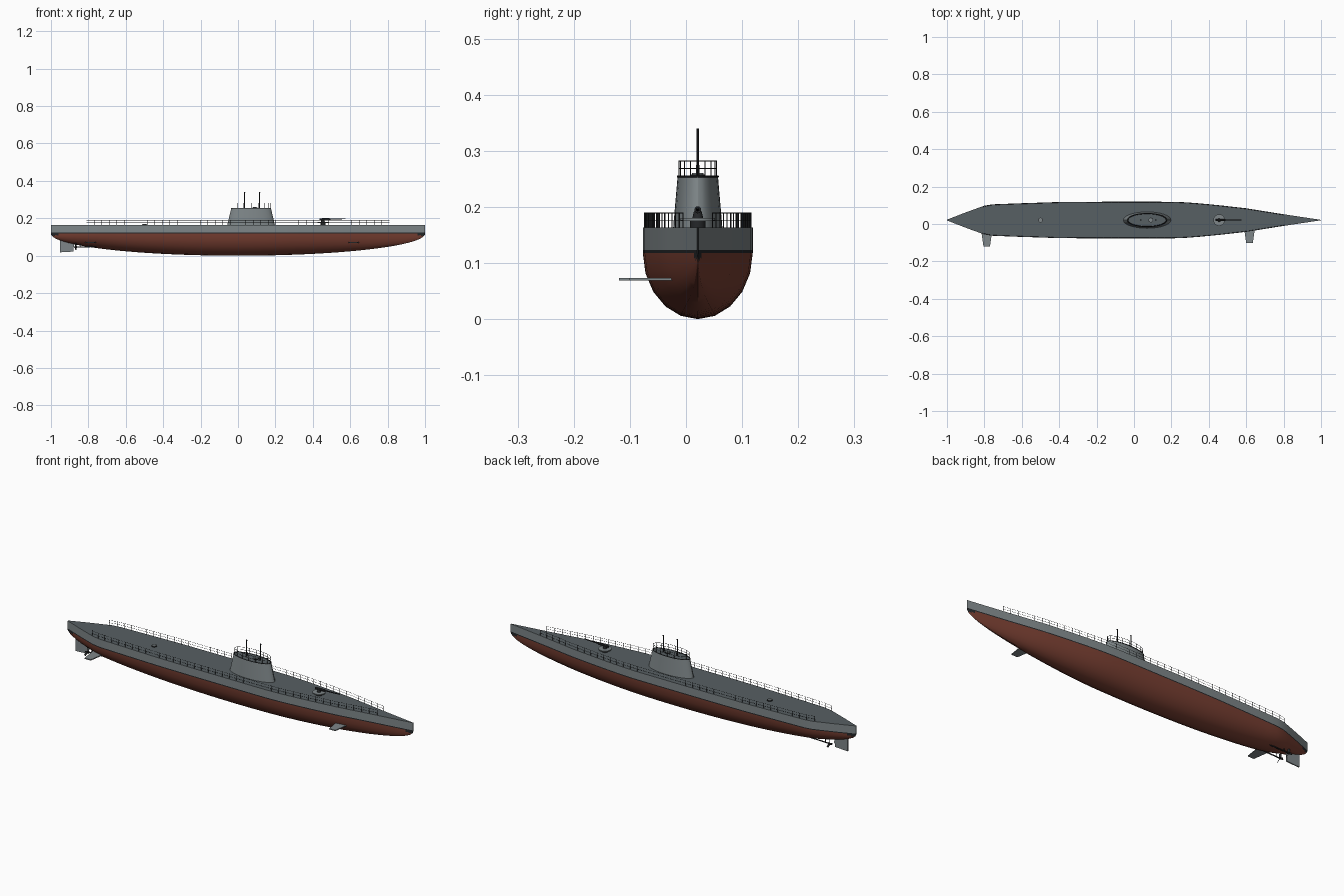
import bpy, bmesh, math
from mathutils import Vector, Matrix

if "Cube" in bpy.data.objects:
    bpy.data.objects.remove(bpy.data.objects["Cube"])

CY = 0.021          # hull centre line in y
DECK = 0.163        # deck height
WATER = 0.118       # top of the red hull


def mat(name, r, g, b):
    m = bpy.data.materials.new(name)
    m.diffuse_color = (r, g, b, 1)
    m.use_nodes = True
    m.node_tree.nodes["Principled BSDF"].inputs["Base Color"].default_value = m.diffuse_color
    return m


RED = mat("red_hull", 0.19, 0.05, 0.032)
GREY = mat("light_grey", 0.21, 0.24, 0.25)
DECKM = mat("deck_grey", 0.095, 0.115, 0.125)
DARK = mat("dark_trim", 0.018, 0.02, 0.022)


def finish(name, bm, mats, angle=30):
    bmesh.ops.recalc_face_normals(bm, faces=bm.faces)
    for f in bm.faces:
        f.smooth = True
    for e in bm.edges:
        e.smooth = len(e.link_faces) == 2 and e.calc_face_angle(0) < math.radians(angle)
    me = bpy.data.meshes.new(name)
    bm.to_mesh(me)
    bm.free()
    for m in mats:
        me.materials.append(m)
    ob = bpy.data.objects.new(name, me)
    bpy.context.collection.objects.link(ob)
    return ob


def rod(bm, p, q, r, r2=None, n=6):
    p, q = Vector(p), Vector(q)
    d = q - p
    M = Matrix.Translation((p + q) / 2) @ d.to_track_quat('Z', 'Y').to_matrix().to_4x4()
    bmesh.ops.create_cone(bm, cap_ends=True, segments=n, radius1=r,
                          radius2=r if r2 is None else r2, depth=d.length, matrix=M)


def loft(bm, rings):
    vs = [[bm.verts.new(p) for p in ring] for ring in rings]
    for a, b in zip(vs, vs[1:]):
        for i in range(len(a)):
            j = (i + 1) % len(a)
            bm.faces.new((a[i], a[j], b[j], b[i]))
    bm.faces.new(vs[0])
    bm.faces.new(vs[-1])


# plan outline: x, half width
PLAN = [(-1, .002), (-.9, .041), (-.8, .077), (-.76, .084), (-.6, .09), (-.4, .0965), (-.2, .098),
        (.2, .098), (.3, .094), (.45, .08), (.6, .063), (.7, .047), (.8, .031), (1, .001)]


def half(x):
    for (a, wa), (b, wb) in zip(PLAN, PLAN[1:]):
        if x <= b:
            return wa + (wb - wa) * (x - a) / (b - a)
    return PLAN[-1][1]


# hull: half-ellipse bottom, dark waterline stripe, upright sides and flat deck
bm = bmesh.new()
rings = []
N = 44
for i in range(N + 1):
    x = -math.cos(math.pi * i / N)
    w = half(x)
    d = WATER * max(0.03, math.sqrt(max(0, 1 - x * x)))
    right = [(w * math.cos(math.radians(18 * k)), WATER - d * math.sin(math.radians(18 * k)))
             for k in range(5, -1, -1)]
    right += [(w, 0.123), (w, DECK)]
    left = [(-y, z) for y, z in reversed(right[1:])]
    rings.append([(x, CY + y, z) for y, z in right + left])
loft(bm, rings)
bmesh.ops.recalc_face_normals(bm, faces=bm.faces)
for f in bm.faces:
    c = f.calc_center_median()
    if f.normal.z > 0.9 and c.z > 0.15:
        f.material_index = 2
    elif c.z > 0.124:
        f.material_index = 1
    elif c.z > WATER or (abs(c.x) > 0.95 and c.z > 0.106):
        f.material_index = 3
finish("hull", bm, [RED, GREY, DECKM, DARK])

# conning tower
TX = 0.07


def ellipse(a, b, z, n=32):
    return [(TX + a * math.cos(2 * math.pi * k / n), CY + b * math.sin(2 * math.pi * k / n), z)
            for k in range(n)]


bm = bmesh.new()
loft(bm, [ellipse(.128, .044, DECK - .002), ellipse(.106, .036, .254)])
for f in bm.faces:
    f.material_index = 1 if abs(f.calc_center_median().z - .254) < .001 else 0
finish("conning_tower", bm, [GREY, DECKM])

# dark lip round the tower top
bm = bmesh.new()
lip = ellipse(.105, .0355, .254)
for p, q in zip(lip, lip[1:] + lip[:1]):
    rod(bm, p, q, .0022)
finish("tower_lip", bm, [DARK])

# tower railing
bm = bmesh.new()
rail = ellipse(.102, .0335, 0)
for k, p in enumerate(rail):
    q = rail[(k + 1) % len(rail)]
    if k % 2 == 0:
        rod(bm, (p[0], p[1], .253), (p[0], p[1], .283), .001, n=5)
    for z in (.268, .282):
        rod(bm, (p[0], p[1], z), (q[0], q[1], z), .0009, n=4)
finish("tower_railing", bm, [DARK])

# periscopes
bm = bmesh.new()
for x in (.035, .115):
    rod(bm, (x, CY, .25), (x, CY, .275), .0035, n=10)
    rod(bm, (x, CY, .27), (x, CY, .34), .002, n=8)
    rod(bm, (x - .001, CY, .337), (x + .005, CY, .337), .002, n=8)
finish("periscopes", bm, [DARK])

# hatches: rim with lid
for name, x, z in (("tower_hatch", .09, .253), ("deck_hatch", -.5, DECK - .001)):
    bm = bmesh.new()
    rod(bm, (x, CY, z), (x, CY, z + .005), .013, n=20)
    finish(name + "_rim", bm, [DARK])
    bm = bmesh.new()
    rod(bm, (x, CY, z + .003), (x, CY, z + .007), .010, n=20)
    finish(name + "_lid", bm, [GREY])

# deck railing on both sides
bm = bmesh.new()
posts = [-.81 + 1.62 * k / 40 for k in range(41)]
for s in (1, -1):
    pts = [(x, CY + s * (half(x) - .003)) for x in posts]
    for x, y in pts:
        rod(bm, (x, y, DECK - .002), (x, y, .19), .0011, n=5)
    for (x, y), (x2, y2) in zip(pts, pts[1:]):
        for z in (.176, .189):
            rod(bm, (x, y, z), (x2, y2, z), .0007, n=4)
finish("deck_railing", bm, [DARK])

# deck gun
GX = .455
bm = bmesh.new()
rod(bm, (GX, CY, .175), (GX, CY, .18), .031, n=24)
finish("gun_platform", bm, [GREY])
bm = bmesh.new()
rod(bm, (GX, CY, DECK - .002), (GX, CY, .176), .014, n=16)
rod(bm, (GX, CY, .178), (GX, CY, .192), .010, .007, n=12)
rod(bm, (GX - .02, CY, .194), (GX + .035, CY, .195), .006, n=12)
rod(bm, (GX + .03, CY, .195), (.575, CY, .198), .0032, .0022, n=10)
finish("deck_gun", bm, [DARK])


# flat plates: diving planes (front side only) and rudder
def plate(name, outline, thick):
    bm = bmesh.new()
    t = Vector(thick) / 2
    loft(bm, [[Vector(p) - t for p in outline], [Vector(p) + t for p in outline]])
    finish(name, bm, [GREY])


for name, a, b, tip, root in (("stern_plane", -.818, -.757, -.119, -.03),
                              ("bow_plane", .587, .648, -.102, -.015)):
    plate(name, [(a, root, .071), (a + .013, tip, .071), (b - .013, tip, .071), (b, root, .071)],
          (0, 0, .005))
plate("rudder", [(-.953, CY, .018), (-.88, CY, .022), (-.875, CY, .09), (-.953, CY, .1)], (0, .006, 0))

# propellers with shafts and struts
for name, s in (("left", 1), ("right", -1)):
    y = CY + s * .03
    bm = bmesh.new()
    rod(bm, (-.72, y, .05), (-.872, y, .046), .003, n=8)
    rod(bm, (-.845, y, .046), (-.835, CY + s * .022, .085), .002)
    rod(bm, (-.862, y, .046), (-.878, y, .046), .006, .003, n=10)
    for k in range(3):
        a = 2 * math.pi * k / 3 + math.pi / 2
        M = (Matrix.Translation((-.868, y, .046)) @ Matrix.Rotation(a, 4, 'X')
             @ Matrix.Translation((0, .012, 0)) @ Matrix.Rotation(.6, 4, 'Y')
             @ Matrix.Diagonal((.002, .02, .010, 1)))
        bmesh.ops.create_cube(bm, size=1, matrix=M)
    finish(name + "_propeller", bm, [DARK])
